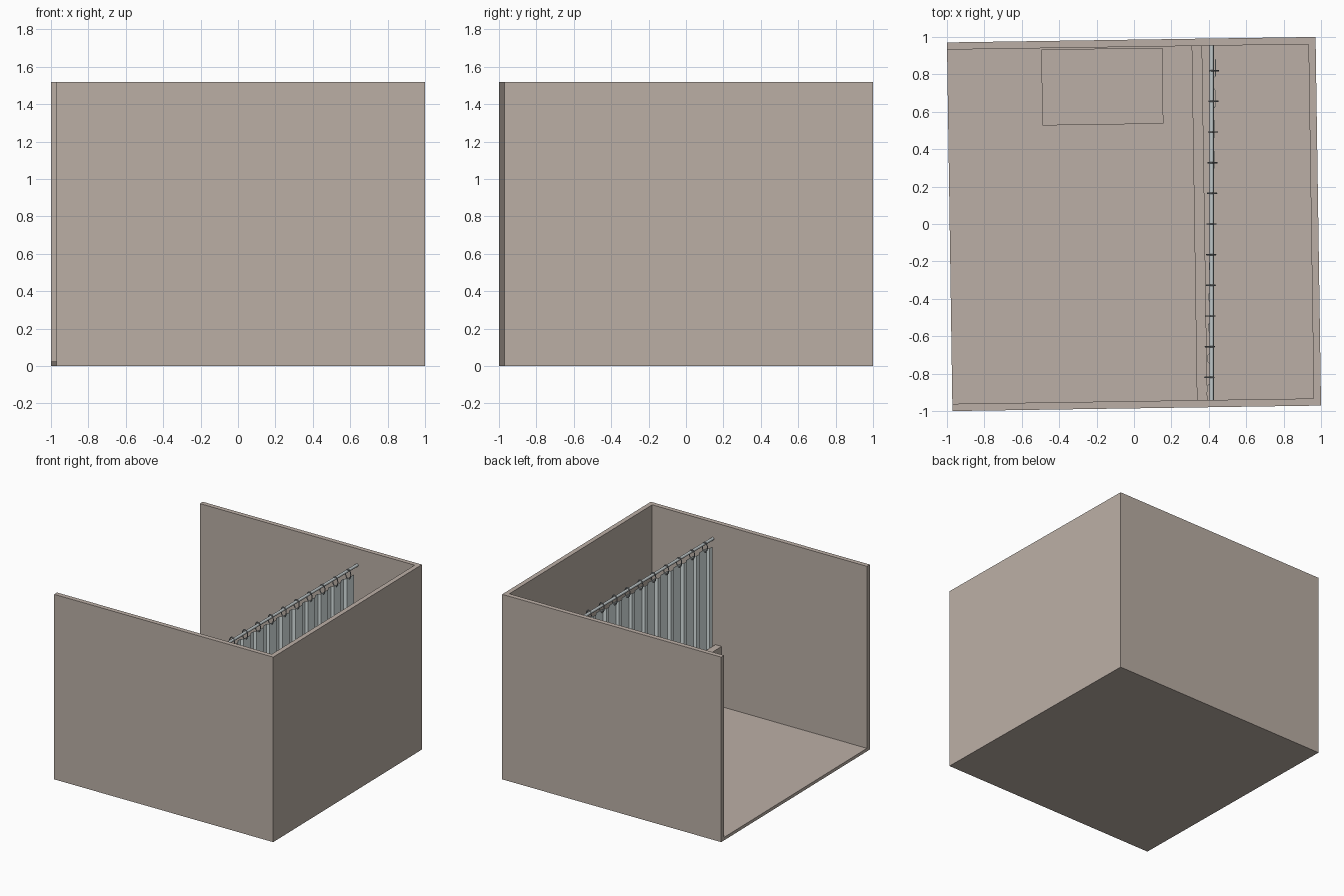
import bpy, bmesh, math
from mathutils import Matrix

if "Cube" in bpy.data.objects:
    bpy.data.objects.remove(bpy.data.objects["Cube"])

TURN = Matrix.Rotation(math.radians(0.85), 4, 'Z')
H = 0.9855      # half size of the room
T = 0.0385      # wall thickness
IN = H - T      # inner wall face
TOP = 1.52
FLOOR = 0.025


def material(name, rgb):
    m = bpy.data.materials.new(name)
    m.diffuse_color = (*rgb, 1)
    m.use_nodes = True
    m.node_tree.nodes["Principled BSDF"].inputs["Base Color"].default_value = m.diffuse_color
    return m


PLASTER = material("warm_beige", (0.50, 0.43, 0.38))
CLOTH = material("pale_grey_cloth", (0.74, 0.82, 0.82))
METAL = material("grey_metal", (0.52, 0.57, 0.58))
HOOK = material("dark_metal", (0.30, 0.32, 0.33))


def finish(name, bm, mat, matrix=None):
    bmesh.ops.recalc_face_normals(bm, faces=bm.faces)
    if matrix:
        bm.transform(matrix)
    me = bpy.data.meshes.new(name)
    bm.to_mesh(me)
    bm.free()
    me.materials.append(mat)
    ob = bpy.data.objects.new(name, me)
    bpy.context.collection.objects.link(ob)
    return ob


def prism(name, outline, z0, z1, mat, matrix=None):
    """Extrude a closed plan outline from z0 to z1."""
    bm = bmesh.new()
    face = bm.faces.new([bm.verts.new((x, y, z0)) for x, y in outline])
    top = bmesh.ops.extrude_face_region(bm, geom=[face])["geom"]
    for v in top:
        if isinstance(v, bmesh.types.BMVert):
            v.co.z = z1
    return finish(name, bm, mat, matrix)


def box(name, x0, x1, y0, y1, z0, z1):
    plan = [(x0, y0), (x1, y0), (x1, y1), (x0, y1)]
    return prism(name, plan, z0, z1, PLASTER, TURN)


# Room shell: three walls, open on the left
prism("walls", [(-H, -H), (H, -H), (H, H), (-H, H), (-H, IN), (IN, IN),
                (IN, -IN), (-H, -IN)], 0, TOP, PLASTER, TURN)
box("floor", -H, IN, -IN, IN, 0, FLOOR)

# Fittings
box("bath_side", 0.3225, 0.378, -IN, IN, FLOOR, 0.52)
box("cabinet", -0.482, 0.165, 0.534, 0.94, FLOOR, 0.50)

# Curtain rod
ROD_X, ROD_Z = 0.415, 1.385
bpy.ops.mesh.primitive_cylinder_add(vertices=16, radius=0.0115, depth=1.9,
                                    location=(ROD_X, 0.005, ROD_Z),
                                    rotation=(math.pi / 2, 0, 0))
rod = bpy.context.object
rod.name = "curtain_rod"
rod.data.materials.append(METAL)
bpy.ops.object.shade_smooth_by_angle()

# Hooks hanging over the rod
STEP, COUNT = 0.164, 11


def line_x(y):
    """Centre line of the curtain, slightly skewed to the rod."""
    return ROD_X + 0.015 * y


for i in range(COUNT):
    y = (i - (COUNT - 1) / 2) * STEP
    bpy.ops.mesh.primitive_torus_add(major_segments=12, minor_segments=6,
                                     major_radius=0.024, minor_radius=0.004,
                                     location=(line_x(y), y, ROD_Z - 0.02),
                                     rotation=(math.pi / 2, 0, 0))
    hook = bpy.context.object
    hook.name = f"curtain_hook_{i + 1}"
    hook.scale.y = 1.6
    hook.data.materials.append(HOOK)

# Pleated curtain: a stepped fold at each hook
edge = []
for i in range(COUNT):
    y = (i - (COUNT - 1) / 2) * STEP
    for dy, dx in ((-0.08, -0.009), (-0.045, -0.009), (-0.03, 0.010), (0.06, 0.010)):
        edge.append((line_x(y) + dx, y + dy))
THICK = 0.003
outline = edge + [(x - THICK, y + 0.001) for x, y in reversed(edge)]
prism("curtain", outline, 0.15, 1.34, CLOTH)
